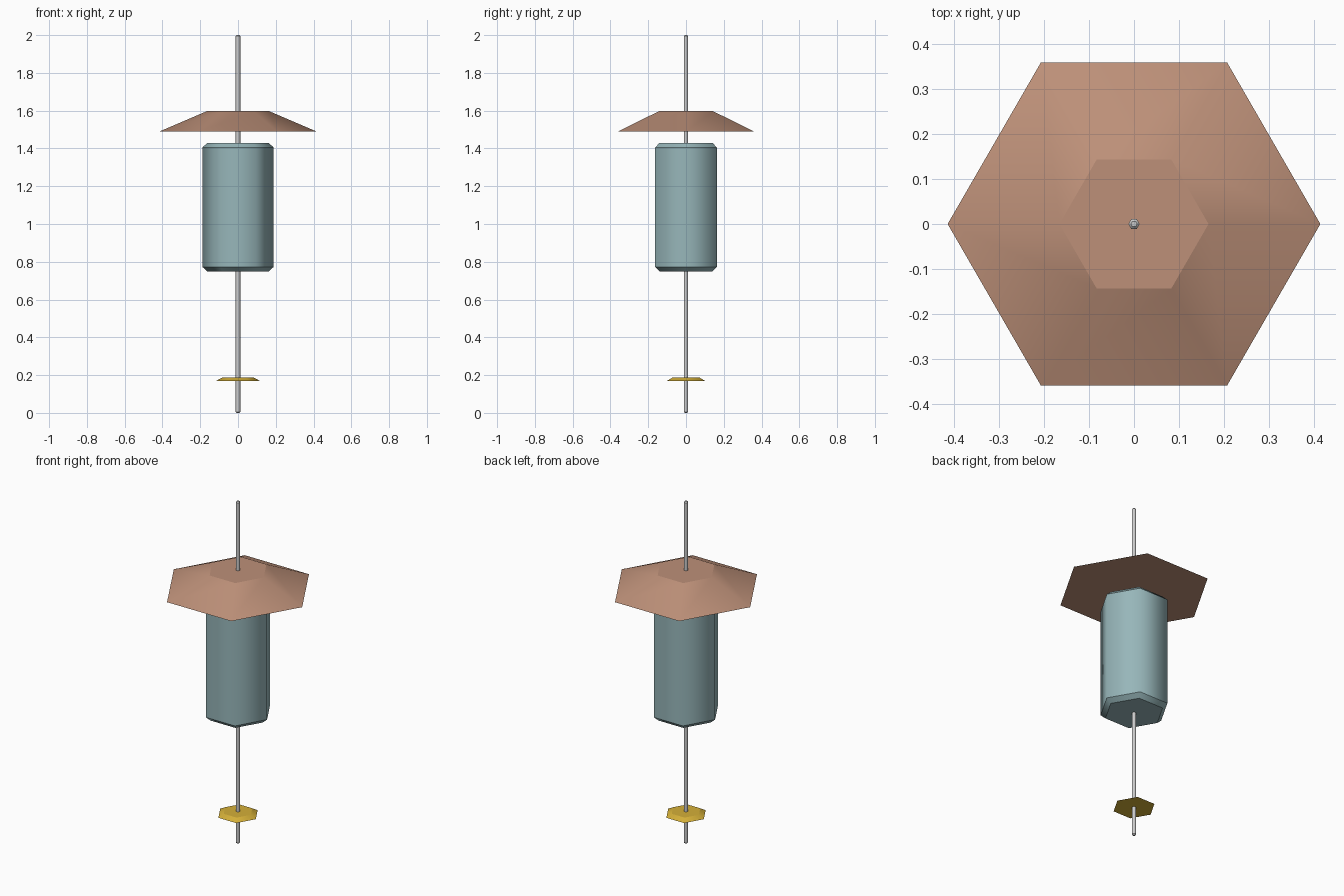
import bpy, bmesh
from math import cos, sin, pi

if "Cube" in bpy.data.objects:
    bpy.data.objects.remove(bpy.data.objects["Cube"])


def hex_solid(name, profile, color=None, sides=6):
    """Closed six-sided solid from a (radius, z) profile, smooth around and sharp at each ring."""
    bm = bmesh.new()
    rings = [[bm.verts.new((r * cos(2 * pi * i / sides), r * sin(2 * pi * i / sides), z))
              for i in range(sides)] for r, z in profile]
    for low, high in zip(rings, rings[1:]):
        for i in range(sides):
            j = (i + 1) % sides
            bm.faces.new((low[i], low[j], high[j], high[i])).smooth = True
    bm.faces.new(rings[0][::-1])
    bm.faces.new(rings[-1])
    for ring in rings:
        for i in range(sides):
            bm.edges.get((ring[i], ring[(i + 1) % sides])).smooth = False
    mesh = bpy.data.meshes.new(name)
    bm.to_mesh(mesh)
    bm.free()
    obj = bpy.data.objects.new(name, mesh)
    bpy.context.collection.objects.link(obj)
    if color:
        mat = bpy.data.materials.new(name + "_color")
        mat.diffuse_color = (*color, 1)
        mat.use_nodes = True
        mat.node_tree.nodes["Principled BSDF"].inputs["Base Color"].default_value = mat.diffuse_color
        mesh.materials.append(mat)
    return obj


# Central rod running the full height, chamfered ends
hex_solid("rod", [(0.007, 0), (0.0125, 0.006), (0.0125, 1.994), (0.007, 2)])

# Flared roof
hex_solid("roof", [(0.415, 1.49), (0.166, 1.597)], (0.51, 0.28, 0.19))

# Main container with chamfered rims
hex_solid("container", [(0.161, 0.748), (0.188, 0.772), (0.188, 1.406), (0.161, 1.43)],
          (0.31, 0.47, 0.49))

# Small dish near the bottom
hex_solid("lower_dish", [(0.115, 0.17), (0.083, 0.187)], (0.66, 0.43, 0.04))
